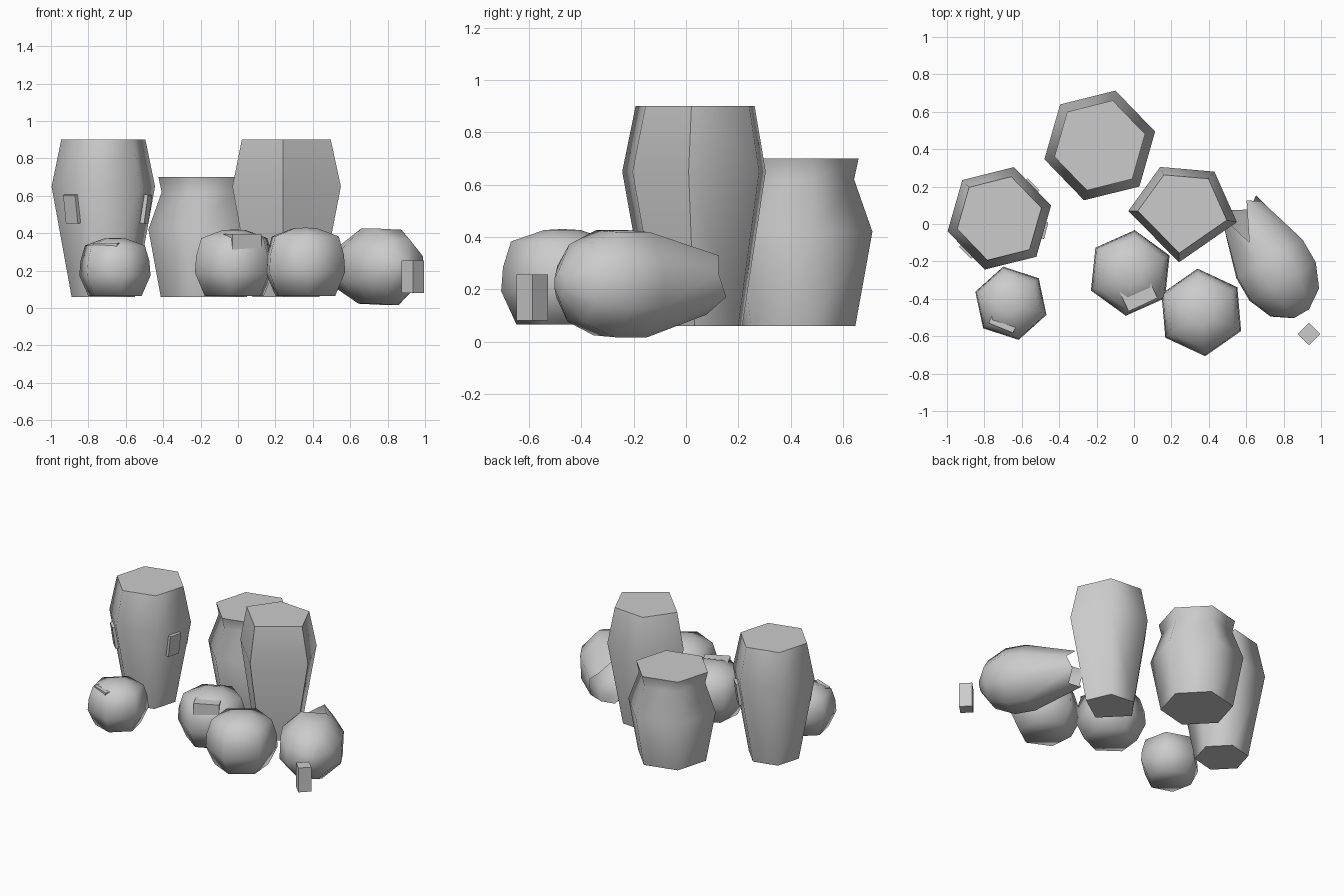
import bpy, bmesh
from math import radians, cos, sin, pi
from mathutils import Matrix, Vector

old = bpy.data.objects.get("Cube")
if old:
    bpy.data.objects.remove(old, do_unlink=True)

clay = bpy.data.materials.new("grey_clay")
clay.use_nodes = True
clay.diffuse_color = (0.6, 0.6, 0.6, 1)
clay.node_tree.nodes["Principled BSDF"].inputs["Base Color"].default_value = (0.6, 0.6, 0.6, 1)


def finish(name, bm, smooth=True):
    mesh = bpy.data.meshes.new(name)
    bm.normal_update()
    bm.to_mesh(mesh)
    bm.free()
    mesh.materials.append(clay)
    obj = bpy.data.objects.new(name, mesh)
    bpy.context.collection.objects.link(obj)
    if smooth:
        bpy.ops.object.select_all(action='DESELECT')
        obj.select_set(True)
        bpy.context.view_layer.objects.active = obj
        bpy.ops.object.shade_smooth_by_angle(angle=radians(75))
    return obj


def loft(outline, profile, close_top=True):
    """Stack scaled copies of an outline: profile is (scale, height)."""
    bm = bmesh.new()
    rings = [[bm.verts.new((x * s, y * s, z)) for x, y in outline] for s, z in profile]
    n = len(outline)
    for low, high in zip(rings, rings[1:]):
        for i in range(n):
            j = (i + 1) % n
            bm.faces.new((low[i], low[j], high[j], high[i]))
    bm.faces.new(rings[0][::-1])
    if close_top:
        bm.faces.new(rings[-1])
    return bm, rings


def polygon(turn, sides=6):
    return [(cos(radians(turn) + 2 * pi * i / sides), sin(radians(turn) + 2 * pi * i / sides))
            for i in range(sides)]


def box(name, centre, size, turn, tilt=0):
    bm = bmesh.new()
    bmesh.ops.create_cube(bm, size=1)
    m = (Matrix.Translation(centre) @ Matrix.Rotation(radians(turn), 4, 'Z')
         @ Matrix.Rotation(radians(tilt), 4, 'Y') @ Matrix.Diagonal((*size, 1)))
    bm.transform(m)
    return finish(name, bm, False)


def pot(name, x, y, outline, profile):
    bm, _ = loft(outline, profile)
    bm.transform(Matrix.Translation((x, y, 0)))
    return finish(name, bm)


# Tall jars
pot("tall_jar_left", -0.72, 0.03, polygon(14), [(0.175, 0.06), (0.285, 0.65), (0.232, 0.9)])
pot("wide_jar_back", -0.183, 0.42, polygon(14),
    [(0.237, 0.06), (0.305, 0.42), (0.232, 0.62), (0.25, 0.7)])
uneven = [(-0.11, 0.235), (0.18, 0.21), (0.30, -0.06), (-0.01, -0.275), (-0.28, 0.0)]
pot("tall_jar_right", 0.25, 0.07, uneven, [(0.62, 0.06), (1, 0.65), (0.82, 0.9)])

# Side lugs on the left jar
for label, turn in (("front", 225), ("side", 345), ("rear", 45)):
    a = radians(turn)
    box("jar_lug_" + label, (-0.72 + 0.236 * cos(a), 0.03 + 0.236 * sin(a), 0.53),
        (0.025, 0.09, 0.155), turn, 8)

# Round covered pots
for label, x, y, r, turn, top in (("left", -0.658, -0.424, 0.2, 42, 0.375),
                                  ("middle", -0.02, -0.262, 0.23, 24, 0.42),
                                  ("right", 0.36, -0.473, 0.235, 35, 0.43)):
    h = top - 0.065
    shape = [(0.75, 0), (1, 0.35), (0.97, 0.6), (0.84, 0.87), (0.3, 0.99), (0.02, 1)]
    pot("round_pot_" + label, x, y, polygon(turn), [(s * r, 0.065 + h * z) for s, z in shape])

# Blocks set into the round pots, and a loose one
box("pot_block_left", (-0.69, -0.503, 0.257), (0.14, 0.115, 0.18), -22)
box("pot_block_middle", (0.02, -0.37, 0.285), (0.17, 0.135, 0.22), 25)
box("loose_block", (0.935, -0.588, 0.168), (0.085, 0.085, 0.175), 45)

# Fallen jar lying on its side with a broken mouth
bm, rings = loft(polygon(20, 8),
                 [(0.05, 0), (0.16, 0.07), (0.218, 0.2), (0.218, 0.34), (0.12, 0.67)], False)
for i, pull in ((0, 0.2), (2, 0.03), (4, 0.05), (6, 0.04)):
    rings[-1][i].co.z -= pull
    rings[-1][i].co.xy *= 1 + pull
axis = Vector((-0.5, 0.86, 0.0)).normalized()
up = Vector((0, 0, 1))
side = up.cross(axis)
frame = Matrix((up, side, axis)).transposed().to_4x4()
bm.transform(Matrix.Translation((0.895, -0.48, 0.221)) @ frame)
finish("fallen_jar", bm)
